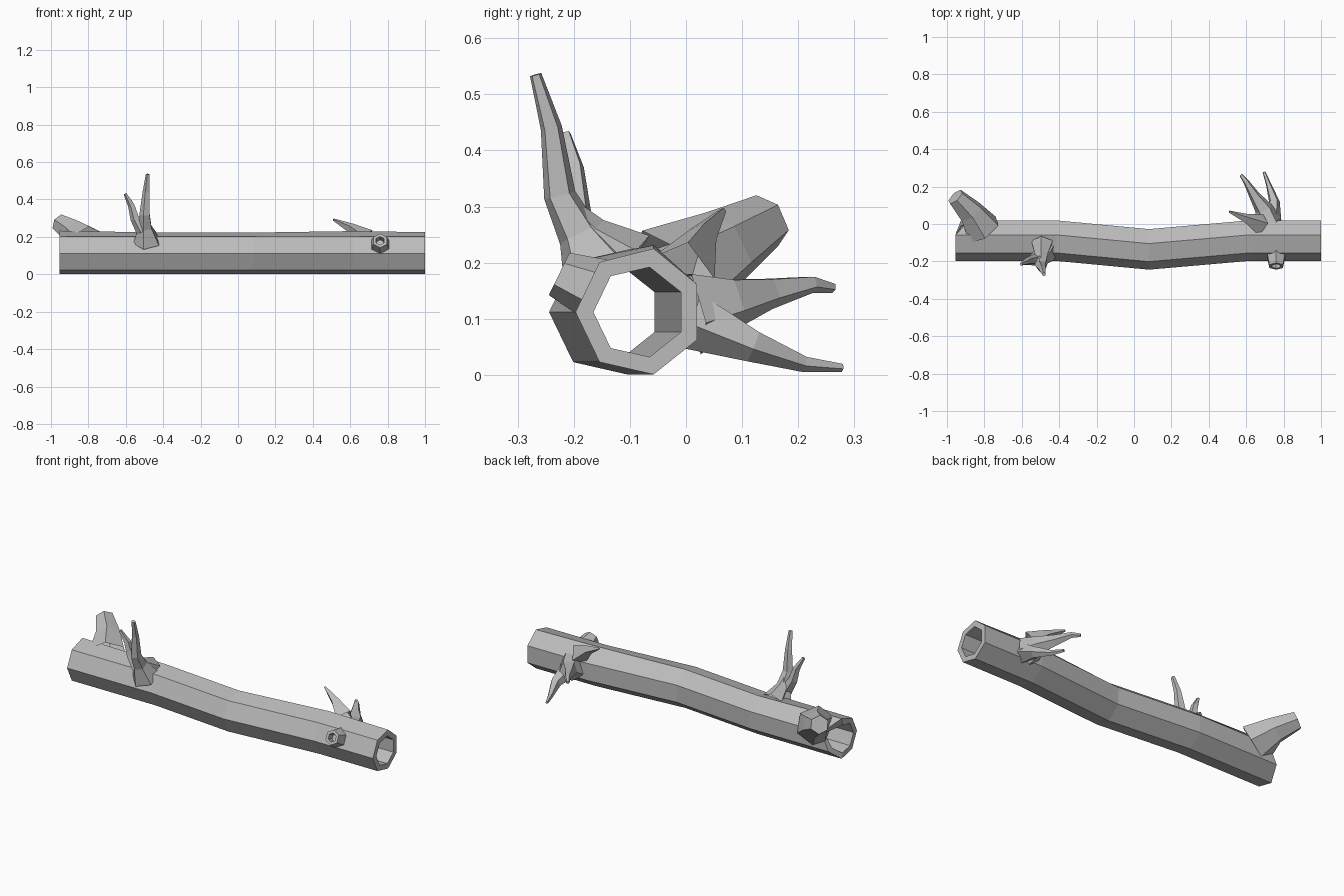
import bpy, bmesh
from math import pi, cos, sin, hypot
from mathutils import Vector

cube = bpy.data.objects.get("Cube")
if cube:
    bpy.data.objects.remove(cube)

wood = bpy.data.materials.new("grey_wood")
wood.use_nodes = True
GREY = (0.5, 0.5, 0.5, 1)
wood.diffuse_color = GREY
wood.node_tree.nodes["Principled BSDF"].inputs["Base Color"].default_value = GREY

AXIS_Y, AXIS_Z = -0.083, 0.112


def skin(name, rings, closed=False, cap=True):
    """Join equal rings of points into one flat-shaded mesh."""
    bm = bmesh.new()
    loops = [[bm.verts.new(p) for p in ring] for ring in rings]
    pairs = list(zip(loops, loops[1:]))
    if closed:
        pairs.append((loops[-1], loops[0]))
    for a, b in pairs:
        n = len(a)
        for i in range(n):
            j = (i + 1) % n
            bm.faces.new((a[i], a[j], b[j], b[i]))
    if cap and not closed:
        bm.faces.new(loops[-1])
    bmesh.ops.recalc_face_normals(bm, faces=bm.faces)
    mesh = bpy.data.meshes.new(name)
    bm.to_mesh(mesh)
    bm.free()
    mesh.materials.append(wood)
    obj = bpy.data.objects.new(name, mesh)
    bpy.context.collection.objects.link(obj)
    return obj


def branch(name, path, sides=5, spin=0.0):
    """Tapered limb along (x, y, z, radius) points, rooted in the log wall."""
    pts = [Vector(p[:3]) for p in path]
    rings = []
    for k, p in enumerate(pts):
        t = (pts[min(k + 1, len(pts) - 1)] - pts[max(k - 1, 0)]).normalized()
        if k and (pts[k] - pts[k - 1]).length < 0.045:
            t = (pts[-1] - pts[0]).normalized()
        u = t.cross(Vector((0.2, 0.3, 1)) if abs(t.z) < 0.8 else Vector((0, 1, 0))).normalized()
        v = t.cross(u)
        r = path[k][3]
        rings.append([p + r * (cos(a) * u + sin(a) * v)
                      for a in (spin + 2 * pi * i / sides for i in range(sides))])
    # keep the root inside the wall so it does not poke into the bore
    for q in rings[0]:
        dy, dz = q.y - AXIS_Y, q.z - AXIS_Z
        d = hypot(dy, dz)
        if d < 0.096:
            q.y, q.z = AXIS_Y + dy / d * 0.096, AXIS_Z + dz / d * 0.096
    return skin(name, rings)


# Hollow seven-sided log, bent slightly forward in the middle
def log_ring(x, dy, r):
    return [Vector((x, AXIS_Y + dy - r * cos(2 * pi * i / 7), AXIS_Z + r * sin(2 * pi * i / 7)))
            for i in range(7)]


stations = [(-0.955, 0), (-0.42, 0), (0.08, -0.047), (0.62, 0), (1.0, 0)]
outer = [log_ring(x, dy, 0.114) for x, dy in stations]
inner = [log_ring(x, dy, 0.082) for x, dy in stations]
# broken notch at the back of the right end
for ring in (outer[0], inner[0]):
    ring[3].x += 0.075
    ring[4].x += 0.03
# slight swelling of the upper edge
for k, dz in ((0, 0.01), (3, 0.008), (4, 0.002)):
    outer[k][2].z += dz
skin("hollow_log", outer + inner[::-1], closed=True)

# Thick broken limb at the right end
branch("broken_limb", [(-0.81, -0.03, 0.165, 0.105), (-0.875, 0.065, 0.225, 0.072),
                       (-0.955, 0.145, 0.275, 0.05)], 6)

# Forked upright branch on the front
branch("upright_branch", [(-0.485, -0.15, 0.165, 0.075), (-0.495, -0.19, 0.25, 0.04),
                          (-0.497, -0.225, 0.32, 0.03), (-0.49, -0.24, 0.44, 0.02),
                          (-0.482, -0.268, 0.535, 0.011)])
branch("upright_fork", [(-0.51, -0.19, 0.23, 0.035), (-0.55, -0.195, 0.3, 0.026),
                        (-0.57, -0.2, 0.37, 0.019), (-0.603, -0.214, 0.43, 0.009)])
branch("upright_root", [(-0.49, -0.1, 0.2, 0.06), (-0.495, -0.17, 0.25, 0.035),
                        (-0.497, -0.2, 0.29, 0.02)])

# Three-pronged branch at the back
branch("back_prong_middle", [(0.715, 0.01, 0.115, 0.08), (0.695, 0.08, 0.13, 0.05),
                             (0.645, 0.15, 0.147, 0.03), (0.6, 0.225, 0.162, 0.016),
                             (0.572, 0.262, 0.155, 0.009)])
branch("back_prong_low", [(0.735, 0.01, 0.1, 0.055), (0.75, 0.12, 0.052, 0.03),
                          (0.72, 0.21, 0.02, 0.015), (0.695, 0.278, 0.013, 0.008)])
branch("back_prong_high", [(0.68, -0.005, 0.19, 0.06), (0.6, 0.03, 0.25, 0.026),
                           (0.51, 0.066, 0.293, 0.006)], 4)

# Small hollow knot on the front
out = Vector((0, -0.9, 0.44)).normalized()
side = Vector((1, 0, 0))
rise = side.cross(out) * -1


def knot_ring(centre, r):
    return [Vector(centre) + r * (cos(pi * i / 3 + pi / 6) * side + sin(pi * i / 3 + pi / 6) * rise)
            for i in range(6)]


tip = Vector((0.76, -0.226, 0.18))
skin("hollow_knot", [knot_ring((0.76, -0.165, 0.155), 0.056), knot_ring(tip, 0.042),
                     knot_ring(tip, 0.025), knot_ring(tip - out * 0.035, 0.022)])
